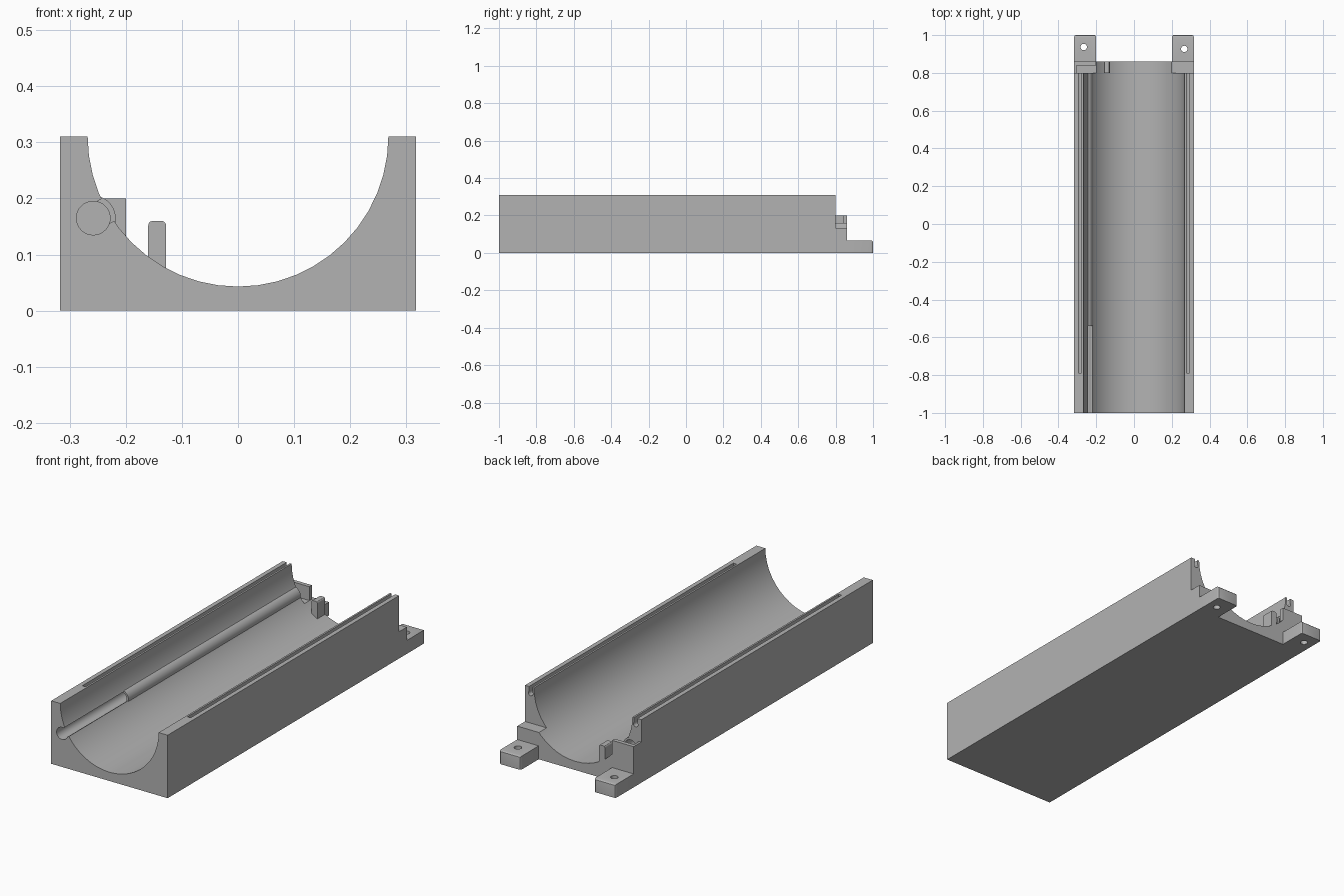
import bpy, bmesh, math
from mathutils import Matrix, Vector

cube = bpy.data.objects.get("Cube")
if cube:
    bpy.data.objects.remove(cube, do_unlink=True)

grey = bpy.data.materials.new("plain grey")
grey.use_nodes = True
GREY = (0.45, 0.45, 0.45, 1)
grey.diffuse_color = GREY
grey.node_tree.nodes["Principled BSDF"].inputs["Base Color"].default_value = GREY


def make(name, bm):
    bmesh.ops.recalc_face_normals(bm, faces=bm.faces)
    mesh = bpy.data.meshes.new(name)
    bm.to_mesh(mesh)
    bm.free()
    mesh.materials.append(grey)
    ob = bpy.data.objects.new(name, mesh)
    bpy.context.collection.objects.link(ob)
    return ob


def box(name, x, y, z, bevel=0, rule=None):
    """Box from (min, max) ranges; edges passing the rule are rounded."""
    bm = bmesh.new()
    size = Vector((x[1] - x[0], y[1] - y[0], z[1] - z[0]))
    mid = Vector((sum(x), sum(y), sum(z))) / 2
    bmesh.ops.create_cube(bm, size=1, matrix=Matrix.Translation(mid) @ Matrix.Diagonal(size).to_4x4())
    if bevel:
        edges = [e for e in bm.edges if rule((e.verts[0].co + e.verts[1].co) / 2 - mid)]
        bmesh.ops.bevel(bm, geom=edges, offset=bevel, segments=3, profile=0.5, affect='EDGES')
    return make(name, bm)


def rod(name, radius, start, end, segments=32):
    """Cylinder between two points."""
    a, b = Vector(start), Vector(end)
    turn = (b - a).to_track_quat('Z', 'Y').to_matrix().to_4x4()
    bm = bmesh.new()
    bmesh.ops.create_cone(bm, cap_ends=True, segments=segments, radius1=radius, radius2=radius,
                          depth=(b - a).length, matrix=Matrix.Translation((a + b) / 2) @ turn)
    return make(name, bm)


def combine(target, other, operation='DIFFERENCE'):
    other.hide_render = True
    mod = target.modifiers.new("combine", 'BOOLEAN')
    mod.operation, mod.solver, mod.object = operation, 'EXACT', other
    bpy.context.view_layer.objects.active = target
    bpy.ops.object.modifier_apply(modifier=mod.name)
    bpy.data.objects.remove(other, do_unlink=True)


W, TOP, BACK, STEP = 0.317, 0.31, 0.8, 0.86
PX, PZ = -0.258, 0.165      # wire passage centre
OPEN = -0.54                # where the passage becomes an open groove


def trough():
    return rod("trough_cutter", 0.268, (0, -1.1, 0.311), (0, 1.1, 0.311), 48)


# Main cradle with its half-round trough
body = box("cradle_body", (-W, W), (-1, BACK), (0, TOP))
combine(body, trough())

# Wire tube along the right wall, open at the front
combine(body, rod("tube", 0.04, (PX, OPEN, PZ), (PX, BACK - 0.001, PZ)), 'UNION')
combine(body, rod("tube_bore", 0.03, (PX, -1.1, PZ), (PX, 0.9, PZ)))
opening = box("groove_opening", (0, 0.08), (-1.1, OPEN), (-0.0225, 0.0225))
opening.data.transform(Matrix.Translation((PX, 0, PZ)) @ Matrix.Rotation(math.radians(-29.5), 4, 'Y'))
combine(body, opening)

# Rail slots in the wall tops
for side in (-1, 1):
    x = side * 0.286
    combine(body, box("rail_slot", (x - 0.009, x + 0.009), (-0.79, 0.9), (0.282, 0.4)))
    combine(body, rod("rail_channel", 0.0125, (x, -0.79, 0.279), (x, 0.9, 0.279), 16))

# Lower end section continuing the trough
end = box("end_section", (-W, W), (BACK, STEP), (0, 0.132))
combine(end, trough())

# Raised block with a chamber for the wire
block = box("wire_block", (-W, -0.2), (BACK, STEP), (0.06, 0.2))
combine(block, box("chamber", (-0.305, -0.1), (0.7, 0.84), (0.132, 0.3)))

# Small upright post with a rounded top
post = box("wire_post", (-0.16, -0.128), (BACK, STEP), (0.05, 0.16), 0.008,
           lambda m: m.z > 0.04 and abs(m.x) > 0.01)

# Mounting feet with screw holes
parts = [body, end, block, post]
for name, side in (("right_foot", -1), ("left_foot", 1)):
    xs = sorted((side * 0.2, side * W))
    foot = box(name, xs, (STEP - 0.005, 1), (0, 0.066), 0.01,
               lambda m: m.y > 0.05 and m.z > -0.02)
    x, y = side * 0.266, 0.932 - side * 0.005
    combine(foot, rod("screw_hole", 0.017, (x, y, -0.1), (x, y, 0.2), 24))
    parts.append(foot)

# Smooth curved surfaces, keep corners sharp
bpy.ops.object.select_all(action='DESELECT')
for ob in parts:
    ob.select_set(True)
bpy.context.view_layer.objects.active = body
bpy.ops.object.shade_smooth_by_angle(angle=math.radians(30))
